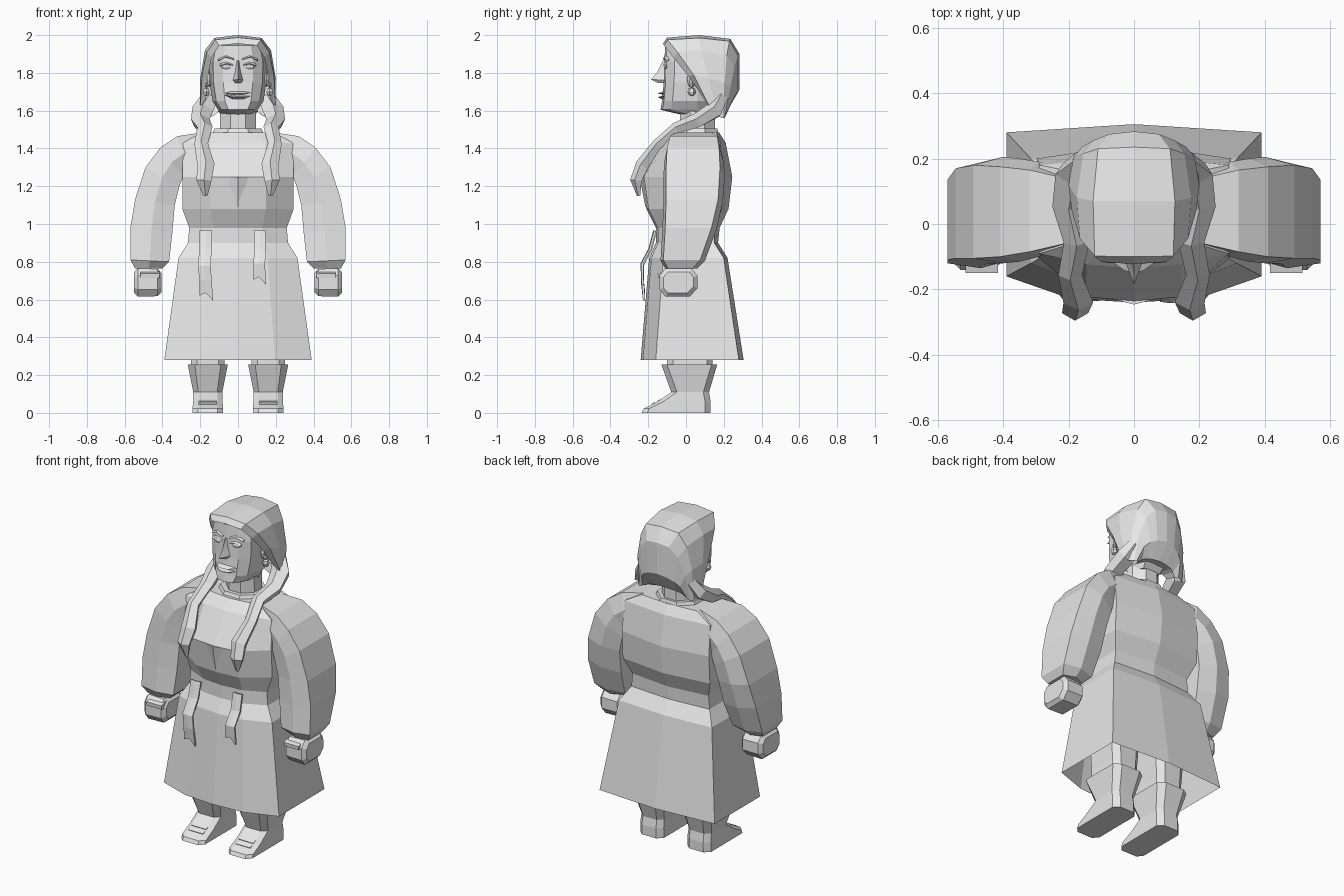
import bpy, bmesh, math
from mathutils import Vector

cube = bpy.data.objects.get("Cube")
if cube:
    bpy.data.objects.remove(cube, do_unlink=True)

grey = bpy.data.materials.new("plain_grey")
grey.use_nodes = True
grey.diffuse_color = (0.8, 0.8, 0.8, 1)
grey.node_tree.nodes["Principled BSDF"].inputs["Base Color"].default_value = (0.8, 0.8, 0.8, 1)


def finish(name, bm):
    bmesh.ops.recalc_face_normals(bm, faces=bm.faces)
    me = bpy.data.meshes.new(name)
    bm.to_mesh(me)
    bm.free()
    me.materials.append(grey)
    ob = bpy.data.objects.new(name, me)
    bpy.context.collection.objects.link(ob)
    return ob


def loft(name, rings, caps=(True, True), closed=True, s=1):
    """Skin a list of point rings; s=-1 mirrors across x."""
    bm = bmesh.new()
    rows = [[bm.verts.new((p[0] * s, p[1], p[2])) for p in r] for r in rings]
    n = len(rows[0])
    for a, b in zip(rows, rows[1:]):
        for i in range(n if closed else n - 1):
            j = (i + 1) % n
            bm.faces.new((a[i], a[j], b[j], b[i]))
    if caps[0]:
        bm.faces.new(rows[0])
    if caps[1]:
        bm.faces.new(rows[-1])
    return finish(name, bm)


def oval(z, cx, cy, rx, ry, n=8):
    return [(cx + rx * math.cos(math.tau * (i + .5) / n),
             cy + ry * math.sin(math.tau * (i + .5) / n), z) for i in range(n)]


def blob(name, loc, size, seg=8, rings=5):
    bm = bmesh.new()
    bmesh.ops.create_uvsphere(bm, u_segments=seg, v_segments=rings, radius=1)
    for v in bm.verts:
        v.co = Vector([v.co[i] * size[i] + loc[i] for i in range(3)])
    return finish(name, bm)


def tube(name, path, n=5, s=1):
    """Tapered strand; path points are x, y, z, radius."""
    rings = []
    for i, p in enumerate(path):
        a, b = path[max(i - 1, 0)], path[min(i + 1, len(path) - 1)]
        t = (Vector(b[:3]) - Vector(a[:3])).normalized()
        u = t.cross(Vector((1, 0, 0))).normalized()
        v = t.cross(u)
        rings.append([Vector(p[:3]) + p[3] * (u * .8 * math.cos(k * math.tau / n)
                      + v * math.sin(k * math.tau / n)) for k in range(n)])
    return loft(name, rings, s=s)


# Coat: z, half width, front centre y, front corner y, back corner y, back centre y
coat = [(.28, .39, -.24, -.16, .28, .305), (.82, .315, -.195, -.12, .2, .22),
        (.90, .265, -.16, -.09, .15, .17), (.98, .258, -.16, -.09, .15, .178),
        (1.08, .295, -.21, -.09, .19, .225), (1.25, .295, -.235, -.1, .2, .245),
        (1.43, .29, -.135, -.09, .18, .21), (1.485, .19, -.085, -.06, .16, .175)]
rings = []
for z, w, yf, fc, bc, yb in coat:
    f = w * .5
    rings.append([(0, yf, z), (f, yf + .012, z), (w, fc, z), (w, bc, z),
                  (0, yb, z), (-w, bc, z), (-w, fc, z), (-f, yf + .012, z)])
loft("coat", rings, caps=(False, True))

# Chest pleat, collar and neck
loft("chest_pleat", [[(-.055, -.232, 1.25), (0, -.246, 1.25), (.055, -.232, 1.25)],
                     [(-.004, -.208, 1.09), (0, -.215, 1.09), (.004, -.208, 1.09)]])
loft("collar", [oval(1.45, 0, .05, .16, .14), oval(1.505, 0, .055, .135, .12)])
loft("neck", [oval(1.44, 0, .06, .105, .1), oval(1.66, 0, .06, .1, .1)])

# Sleeves: outer x z, inner x z, front y, back y
sleeve = [(.19, 1.485, .2, 1.3, -.07, .16), (.32, 1.465, .26, 1.28, -.10, .19),
          (.41, 1.405, .29, 1.25, -.115, .2), (.49, 1.30, .31, 1.20, -.12, .205),
          (.545, 1.13, .335, 1.10, -.12, .195), (.57, .98, .348, .95, -.125, .16),
          (.57, .81, .365, .80, -.135, .1), (.545, .765, .40, .765, -.11, .06)]
sleeve_rings = []
for ox, oz, ix, iz, yf, yb in sleeve:
    mx, mz = (ox + ix) / 2, (oz + iz) / 2
    sleeve_rings.append([(ox, yf + .015, oz), (ox, yb - .025, oz), (mx, yb, mz),
                         (ix, yb - .03, iz), (ix, yf + .03, iz), (mx, yf, mz)])

# Fist: x, half depth, half height
fist = [(.405, .075, .05), (.425, .1, .072), (.53, .1, .075), (.55, .08, .055)]
fist_rings = [[(x, -.04 + a * hy, .69 + b * hz) for a, b in
               ((-1, -.5), (-.7, -1), (.6, -1), (1, -.4), (1, .5), (.7, 1), (-.7, 1), (-1, .5))]
              for x, hy, hz in fist]

# Boots: z, half width, front y, back y
boot = [(0, .08, -.235, .13), (.022, .08, -.225, .13), (.06, .079, -.15, .13),
        (.11, .077, -.078, .122), (.255, .106, -.13, .165)]


def foot_ring(z, hw, yf, yb, cx=.16):
    c = min(.03, hw * .4)
    return [(cx + x, y, z) for x, y in
            ((-hw * .65, yf), (hw * .65, yf), (hw, yf + c), (hw, yb - c),
             (hw * .6, yb), (-hw * .6, yb), (-hw, yb - c), (-hw, yf + c))]


# Braid path with radius
braid = [(.15, .19, 1.67, .045), (.185, .15, 1.6, .06), (.2, .06, 1.545, .052),
         (.175, -.05, 1.505, .042), (.195, -.15, 1.42, .038), (.17, -.23, 1.31, .048),
         (.18, -.262, 1.23, .042), (.172, -.25, 1.15, .012)]

for side, s in (("left", 1), ("right", -1)):
    loft(side + "_sleeve", sleeve_rings, s=s)
    loft(side + "_fist", fist_rings, s=s)
    loft(side + "_thumb", [[(x, -.1, .71), (x, -.148, .715), (x, -.15, .738), (x, -.1, .752)]
                           for x in (.415, .515)], s=s)
    loft(side + "_boot", [foot_ring(*b) for b in boot], s=s)
    loft(side + "_leg", [foot_ring(.24, .09, -.1, .14), foot_ring(.3, .088, -.1, .14),
                         foot_ring(.62, .11, -.1, .15)], s=s)
    # Straps across the instep
    for i, (y, z) in enumerate(((-.174, .05), (-.143, .066))):
        loft(f"{side}_boot_strap_{i + 1}",
             [[(x, y - .008, z - .002), (x, y + .01, z + .008), (x, y + .012, z), (x, y - .005, z - .01)]
              for x in (.11, .21)], s=s)
    tube(side + "_braid", braid, s=s)
    # Ear and earring
    blob(side + "_ear", (s * .152, .03, 1.765), (.015, .025, .04), 6, 4)
    blob(side + "_earring_stud", (s * .166, .028, 1.735), (.012, .014, .012), 6, 4)
    blob(side + "_earring_drop", (s * .168, .03, 1.70), (.02, .022, .024), 6, 4)
    # Eye, lids and brow
    blob(side + "_eye", (s * .06, -.103, 1.832), (.03, .012, .013))
    loft(side + "_eyelid", [[(x, -.102, z), (x, -.119, z + .004), (x, -.104, z + .014)]
                            for x, z in ((.026, 1.836), (.06, 1.846), (.096, 1.834))], s=s)
    loft(side + "_brow", [[(x, y, z), (x, y - .014, z + .003), (x, y, z + .011)]
                          for x, y, z in ((.022, -.108, 1.868), (.065, -.103, 1.882), (.106, -.09, 1.862))], s=s)

# Head: z, half width, front y, back y
head = [(1.58, .075, -.03, .15), (1.605, .085, -.135, .17), (1.65, .115, -.127, .2),
        (1.75, .13, -.118, .24), (1.86, .132, -.115, .25), (1.945, .115, -.11, .22)]
rings = []
for z, w, yf, yb in head:
    half = [(w * .6, yf + .01), (w, yf + .055), (w + .02, .06), (w * .75, yb)]
    rings.append([(0, yf, z)] + [(x, y, z) for x, y in half]
                 + [(-x, y, z) for x, y in reversed(half)])
loft("head", rings)

# Nose and lips
loft("nose", [[(-.008, -.11, 1.865), (0, -.122, 1.865), (.008, -.11, 1.865)],
              [(-.017, -.11, 1.80), (0, -.155, 1.80), (.017, -.11, 1.80)],
              [(-.028, -.11, 1.762), (0, -.186, 1.765), (.028, -.11, 1.762)],
              [(-.018, -.11, 1.745), (0, -.15, 1.748), (.018, -.11, 1.745)]])
for name, z0, z1, z2 in (("upper_lip", 1.684, 1.690, 1.706), ("lower_lip", 1.682, 1.672, 1.655)):
    loft(name, [[(x, -.11, z0 + e), (x, y, z1 + e), (x, -.115, 1.684 + (z2 - 1.684) * k + e)]
                for x, y, k, e in ((-.068, -.114, .2, .006), (-.03, -.142, .9, 0), (0, -.15, 1, 0),
                                   (.03, -.142, .9, 0), (.068, -.114, .2, .006))])

# Hair: half arches from the face edge over the crown to the nape
arches = [
    [(0, -.122, 1.955), (.10, -.116, 1.945), (.14, -.065, 1.88), (.16, .015, 1.78), (.17, .1, 1.66)],
    [(0, -.1, 1.987), (.12, -.098, 1.975), (.165, -.045, 1.91), (.19, .04, 1.79), (.2, .125, 1.62)],
    [(0, .07, 2.0), (.125, .07, 1.985), (.175, .08, 1.92), (.2, .12, 1.77), (.195, .17, 1.57)],
    [(0, .235, 1.98), (.11, .23, 1.968), (.155, .215, 1.89), (.185, .205, 1.75), (.185, .195, 1.56)],
    [(0, .283, 1.9), (.075, .275, 1.89), (.125, .255, 1.83), (.16, .235, 1.72), (.17, .205, 1.56)],
    [(0, .283, 1.71), (.06, .275, 1.70), (.1, .262, 1.68), (.13, .245, 1.65), (.15, .205, 1.57)],
    [(0, .225, 1.61), (.05, .222, 1.605), (.085, .215, 1.6), (.11, .205, 1.59), (.135, .19, 1.57)],
    [(0, .13, 1.62), (.05, .13, 1.62), (.08, .13, 1.61), (.1, .13, 1.6), (.12, .14, 1.58)]]
loft("hair", [[(-x, y, z) for x, y, z in reversed(a[1:])] + a for a in arches],
     caps=(False, False), closed=False)


# Sash ties with notched tails: x, y, z per row
def tie(name, rows, w):
    strips = [[(x - w, y, z), (x, y - .004, z), (x + w, y, z)] for x, y, z in rows]
    x, y, z = rows[-1]
    strips[-1] = [(x - w, y, z + .025), (x, y, z + .04), (x + w * 1.2, y, z)]
    ob = loft(name, strips, caps=(False, False), closed=False)
    mod = ob.modifiers.new("thickness", "SOLIDIFY")
    mod.thickness = .012


tie("right_sash_tie", [(-.17, -.165, .965), (-.172, -.19, .87), (-.178, -.235, .78),
                       (-.172, -.235, .70), (-.172, -.228, .595)], .033)
tie("left_sash_tie", [(.115, -.17, .965), (.118, -.195, .87), (.112, -.238, .79),
                      (.11, -.235, .68)], .031)
